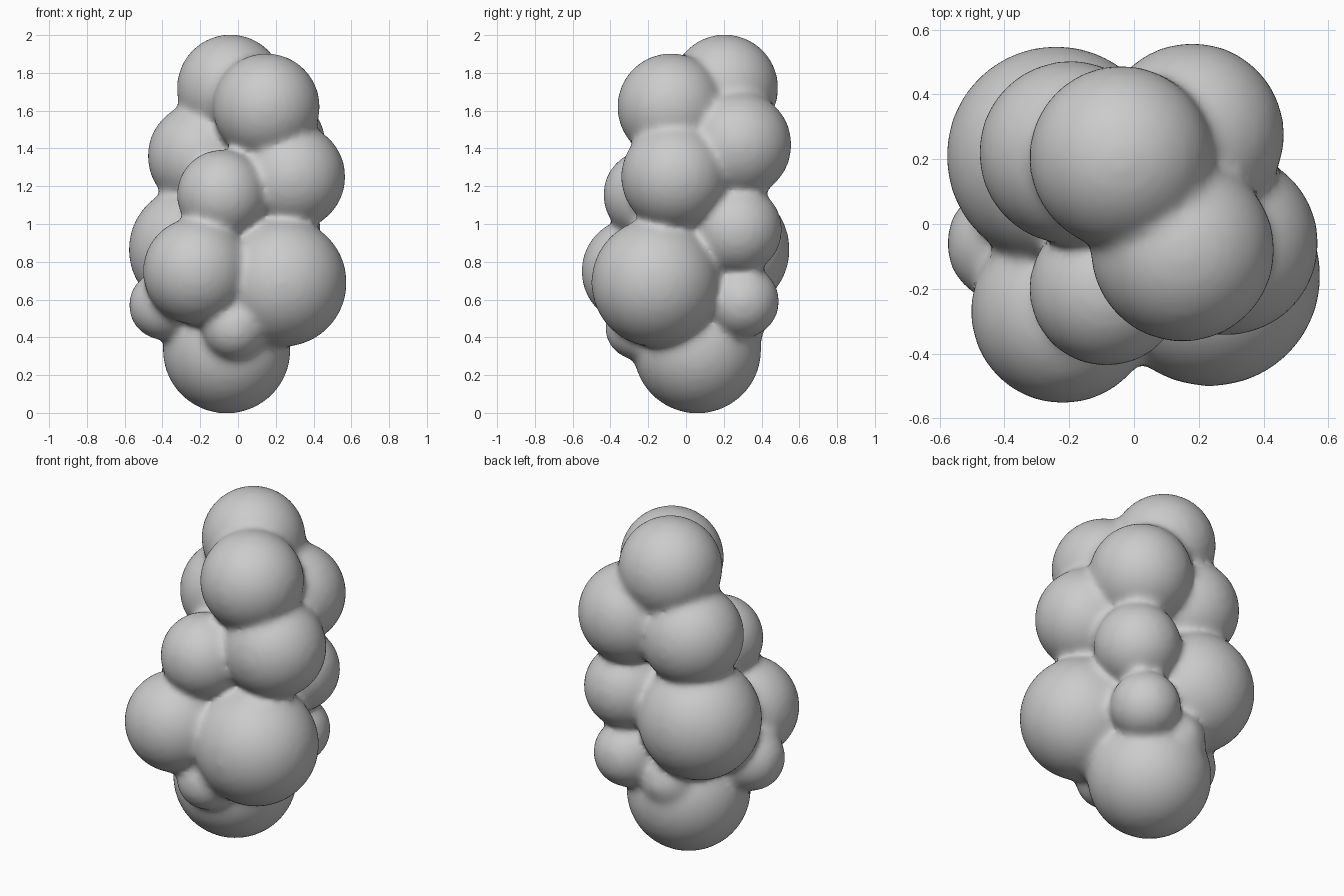
import bpy, bmesh
from mathutils import Matrix

if "Cube" in bpy.data.objects:
    bpy.data.objects.remove(bpy.data.objects["Cube"])

# lobes of the cluster: x, y, z, radius
lobes = [
    (-0.04, 0.205, 1.72, 0.28),    # top
    (0.15, -0.08, 1.62, 0.28),
    (-0.195, 0.22, 1.36, 0.28),    # upper ring
    (0.18, 0.275, 1.42, 0.28),
    (0.285, -0.06, 1.25, 0.28),
    (-0.085, -0.20, 1.155, 0.235),
    (-0.24, 0.21, 0.865, 0.335),   # middle ring
    (-0.22, -0.27, 0.75, 0.28),
    (0.235, -0.16, 0.69, 0.337),
    (0.20, 0.27, 0.97, 0.235),
    (0.17, 0.30, 0.59, 0.19),      # small lower lobes
    (-0.395, -0.06, 0.57, 0.18),
    (-0.02, -0.26, 0.45, 0.165),
    (-0.08, 0.26, 0.48, 0.16),
    (-0.06, 0.06, 0.335, 0.335),   # base
]


def add_ball(bm, centre, scale):
    mat = Matrix.Translation(centre) @ Matrix.Diagonal((*scale, 1))
    bmesh.ops.create_icosphere(bm, subdivisions=5, radius=1, matrix=mat)


bm = bmesh.new()
for x, y, z, r in lobes:
    r += 0.004                     # offsets the shrink from smoothing
    add_ball(bm, (x, y, z), (r, r, r))
add_ball(bm, (0, 0.02, 0.95), (0.13, 0.13, 0.6))   # hidden solid core

mesh = bpy.data.meshes.new("lobed_cluster")
bm.to_mesh(mesh)
bm.free()
cluster = bpy.data.objects.new("lobed_cluster", mesh)
bpy.context.collection.objects.link(cluster)

# fuse into one skin and soften the creases
fuse = cluster.modifiers.new("fuse", 'REMESH')
fuse.mode = 'VOXEL'
fuse.voxel_size = 0.02
fuse.use_smooth_shade = True
soften = cluster.modifiers.new("soften", 'SMOOTH')
soften.factor = 0.5
soften.iterations = 16
